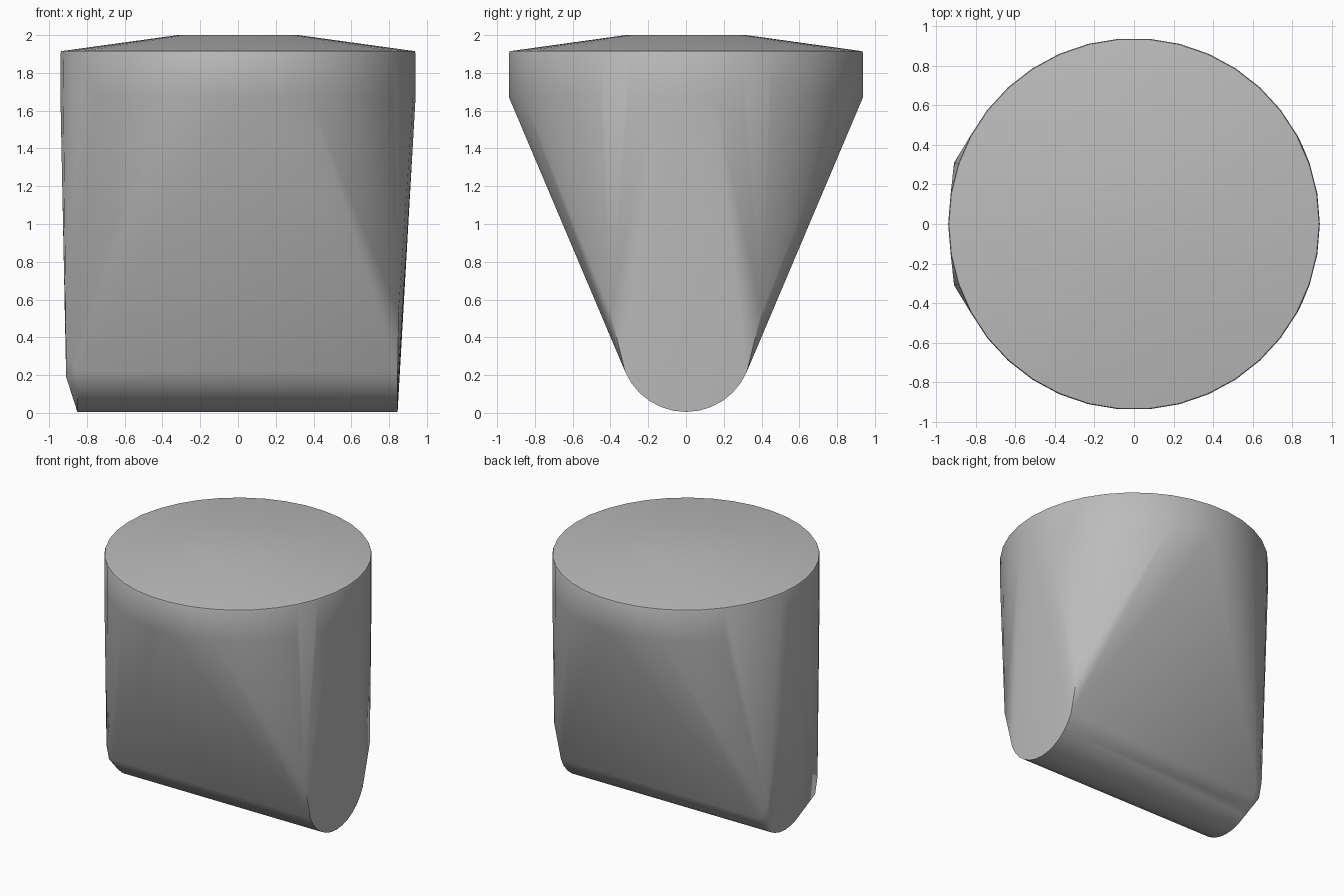
import bpy
import bmesh
from math import sin, cos, tau, radians

cube = bpy.data.objects.get("Cube")
if cube:
    bpy.data.objects.remove(cube, do_unlink=True)

# Plain grey, used for the whole body
grey = bpy.data.materials.new("plain_grey")
grey.use_nodes = True
colour = (0.5, 0.5, 0.5, 1)
grey.diffuse_color = colour
grey.node_tree.nodes["Principled BSDF"].inputs["Base Color"].default_value = colour


def ring(radius, z, sides=38):
    """Horizontal circle of points."""
    return [(radius * cos(tau * i / sides), radius * sin(tau * i / sides), z)
            for i in range(sides)]


def keel(x, radius=0.35, spread=67, steps=12):
    """Rounded underside across y at one end of the body."""
    angles = [radians(spread * (2 * i / steps - 1)) for i in range(steps + 1)]
    return [(x, radius * sin(a), 0.005 + radius * (1 - cos(a))) for a in angles]


# Round upper part: lower wall, thin rim bevel and shallow raised top
points = ring(0.94, 1.67) + ring(0.94, 1.905) + ring(0.936, 1.915)
points += ring(0.32, 2.0)

# Narrow rounded bottom running along x
points += keel(0.845) + keel(-0.85)

# Shoulders of the two end faces
for side in (-1, 1):
    points += [(0.85, side * 0.40, 0.53),
               (-0.91, side * 0.28, 0.19),
               (-0.91, side * 0.31, 0.31)]

# Skin the sections into one convex body
bm = bmesh.new()
for p in points:
    bm.verts.new(p)
bmesh.ops.convex_hull(bm, input=bm.verts[:])
loose = [v for v in bm.verts if not v.link_faces]
bmesh.ops.delete(bm, geom=loose, context="VERTS")
bmesh.ops.dissolve_limit(bm, angle_limit=radians(0.3),
                         verts=bm.verts[:], edges=bm.edges[:])
bmesh.ops.recalc_face_normals(bm, faces=bm.faces[:])

mesh = bpy.data.meshes.new("tapered_body")
bm.to_mesh(mesh)
bm.free()
mesh.materials.append(grey)
body = bpy.data.objects.new("tapered_body", mesh)
bpy.context.collection.objects.link(body)

# Smooth sides with crisp rim and end edges
bpy.ops.object.select_all(action="DESELECT")
body.select_set(True)
bpy.context.view_layer.objects.active = body
bpy.ops.object.shade_smooth_by_angle(angle=radians(35))
